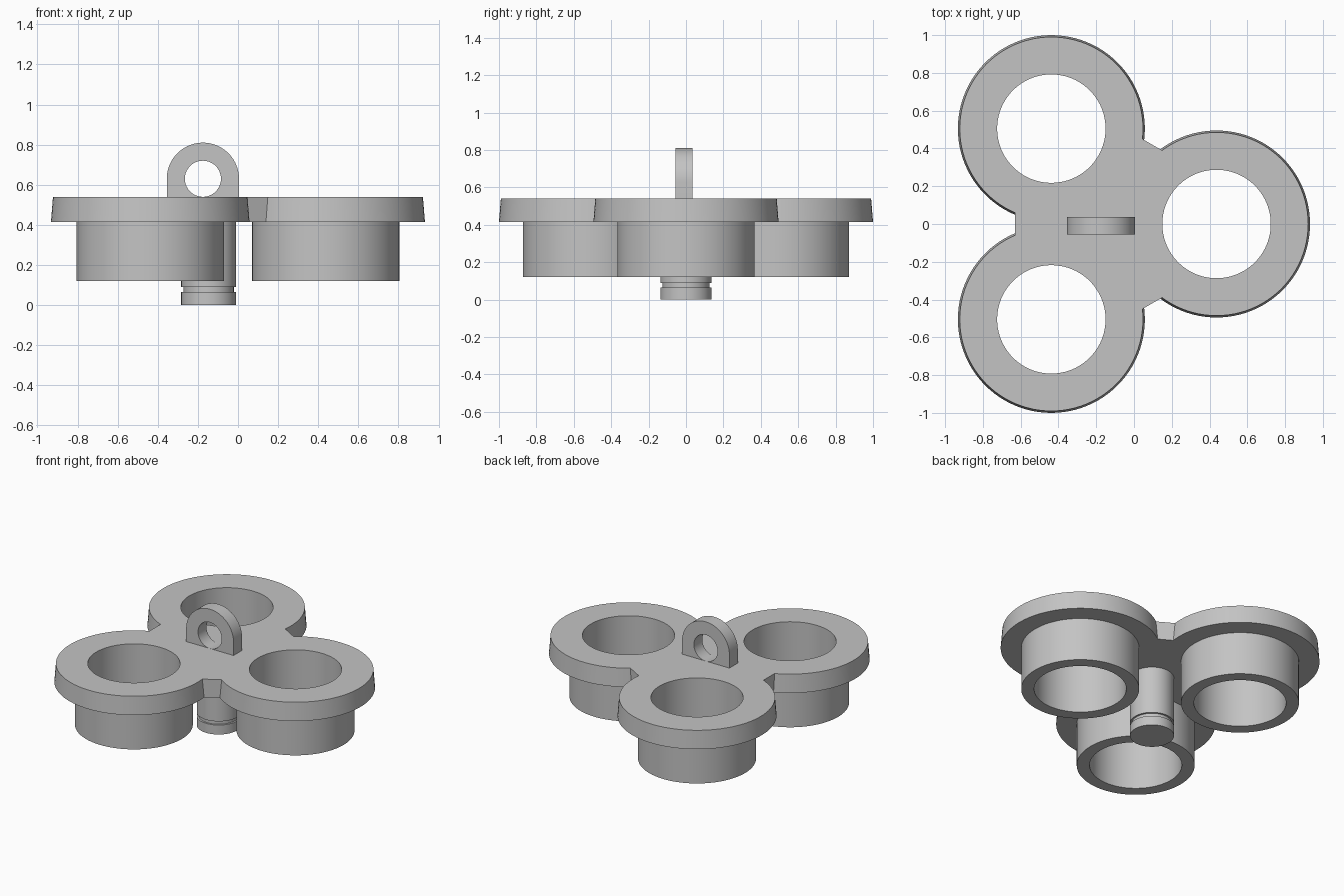
import bpy, bmesh
from math import sin, cos, pi, radians
from mathutils import Matrix, Vector

cube = bpy.data.objects.get("Cube")
if cube:
    bpy.data.objects.remove(cube, do_unlink=True)

SEGMENTS = 96
HUB = Vector((-0.146, 0, 0))      # centre of the three-fold layout
ARM = 0.583                       # hub to socket centre
RIM_LOW, RIM_HIGH = 0.415, 0.54   # flange underside and top

grey = bpy.data.materials.new("plain grey")
grey.use_nodes = True
color = (0.55, 0.55, 0.55, 1)
grey.diffuse_color = color
grey.node_tree.nodes["Principled BSDF"].inputs["Base Color"].default_value = color


def finish(name, bm):
    bmesh.ops.recalc_face_normals(bm, faces=bm.faces)
    mesh = bpy.data.meshes.new(name)
    bm.to_mesh(mesh)
    bm.free()
    mesh.materials.append(grey)
    obj = bpy.data.objects.new(name, mesh)
    bpy.context.collection.objects.link(obj)
    return obj


def lathe(name, profile, center):
    """Closed solid of revolution from (radius, height) points, bottom to top."""
    bm = bmesh.new()
    rings = []
    for r, z in profile:
        rings.append([bm.verts.new((center.x + r * cos(2 * pi * i / SEGMENTS),
                                    center.y + r * sin(2 * pi * i / SEGMENTS), z))
                      for i in range(SEGMENTS)])
    for a, b in zip(rings, rings[1:]):
        for i in range(SEGMENTS):
            j = (i + 1) % SEGMENTS
            bm.faces.new((a[i], a[j], b[j], b[i]))
    bm.faces.new(rings[0][::-1])
    bm.faces.new(rings[-1])
    return finish(name, bm)


def prism(name, outline, offset):
    """Solid made by sweeping a flat outline along an offset."""
    bm = bmesh.new()
    face = bm.faces.new([bm.verts.new(p) for p in outline])
    top = bmesh.ops.extrude_face_region(bm, geom=[face])["geom"]
    bmesh.ops.translate(bm, vec=offset,
                        verts=[g for g in top if isinstance(g, bmesh.types.BMVert)])
    return finish(name, bm)


def combine(target, tool, operation):
    """Apply a boolean and discard the tool."""
    tool.hide_render = True
    mod = target.modifiers.new("combine", 'BOOLEAN')
    mod.operation, mod.solver, mod.object = operation, 'EXACT', tool
    bpy.context.view_layer.objects.active = target
    bpy.ops.object.modifier_apply(modifier=mod.name)
    bpy.data.objects.remove(tool, do_unlink=True)


# Central web with three short straight edges between the sockets
outline = []
for angle in (60, 180, 300):
    turn = Matrix.Rotation(radians(angle), 3, 'Z')
    for side in (-0.1, 0.1):
        outline.append(HUB + turn @ Vector((0.485, side, 0)) + Vector((0, 0, RIM_LOW)))
holder = prism("socket_holder", outline, (0, 0, RIM_HIGH - RIM_LOW))

# Three flanged sockets, joined to the web and bored through
centers = [HUB + Matrix.Rotation(radians(a), 3, 'Z') @ Vector((ARM, 0, 0))
           for a in (0, 120, 240)]
for c in centers:
    socket = lathe("socket", [(0.367, 0.12), (0.367, RIM_LOW), (0.495, RIM_LOW),
                              (0.485, RIM_HIGH)], c)
    combine(holder, socket, 'UNION')
for c in centers:
    bore = lathe("bore_cutter", [(0.287, 0), (0.287, 1)], c)
    combine(holder, bore, 'DIFFERENCE')

# Grooved stem below the hub
stem = lathe("stem", [(0.137, 0), (0.137, 0.065), (0.125, 0.065), (0.125, 0.09),
                      (0.137, 0.09), (0.137, RIM_LOW)], HUB)

# Upright lug with a round eye
EYE = Vector((-0.175, -0.055, 0.63))


def arc(radius, start, end, count):
    return [EYE + Vector((radius * cos(start + (end - start) * i / count), 0,
                          radius * sin(start + (end - start) * i / count)))
            for i in range(count + 1)]


base = [EYE + Vector((x, 0, -0.1)) for x in (-0.18, 0.18)]
lug = prism("hanging_lug", arc(0.18, 0, pi, 48) + base, (0, 0.091, 0))
eye = prism("eye_cutter", arc(0.09, 0, 2 * pi, 64)[:-1], (0, 0.3, 0))
eye.data.transform(Matrix.Translation((0, -0.1, 0)))
combine(lug, eye, 'DIFFERENCE')

# Smooth the curved walls, keep the edges crisp
bpy.ops.object.select_all(action='DESELECT')
for obj in (holder, stem, lug):
    obj.select_set(True)
bpy.context.view_layer.objects.active = holder
bpy.ops.object.shade_smooth_by_angle(angle=radians(30))
